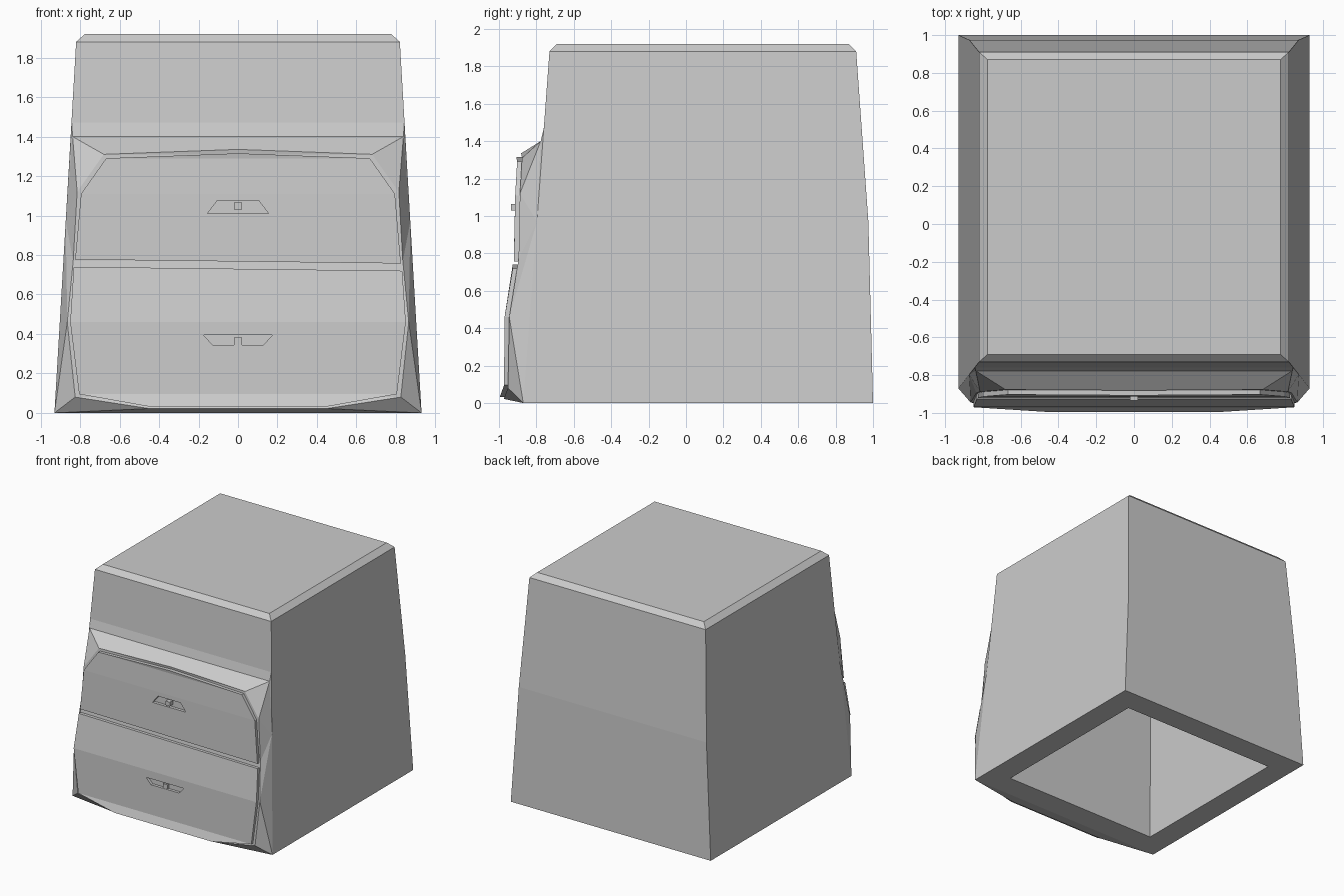
import bpy, bmesh

if "Cube" in bpy.data.objects:
    bpy.data.objects.remove(bpy.data.objects["Cube"])


def finish(name, bm):
    bmesh.ops.recalc_face_normals(bm, faces=bm.faces)
    me = bpy.data.meshes.new(name)
    bm.to_mesh(me)
    bm.free()
    ob = bpy.data.objects.new(name, me)
    bpy.context.collection.objects.link(ob)
    return ob


def loft(bm, rings):
    """Skin rings (half width, y front, y back, z) into stacked box walls."""
    loops = [[bm.verts.new(p) for p in ((-w, a, z), (w, a, z), (w, b, z), (-w, b, z))]
             for w, a, b, z in rings]
    for lo, hi in zip(loops, loops[1:]):
        for i in range(4):
            j = (i + 1) % 4
            bm.faces.new((lo[i], lo[j], hi[j], hi[i]))
    return loops


def prism(name, pts, y0, y1):
    """Extrude an x-z outline along y."""
    bm = bmesh.new()
    f = bm.faces.new([bm.verts.new((x, y0, z)) for x, z in pts])
    ext = bmesh.ops.extrude_face_region(bm, geom=[f])["geom"]
    bmesh.ops.translate(bm, vec=(0, y1 - y0, 0),
                        verts=[v for v in ext if isinstance(v, bmesh.types.BMVert)])
    return finish(name, bm)


# Front profile: frame depth as a function of height
PROFILE = [(0.0, -0.983), (0.09, -0.948), (0.46, -0.945), (0.77, -0.895),
           (1.12, -0.888), (1.34, -0.875)]


def depth(z):
    for (z0, y0), (z1, y1) in zip(PROFILE, PROFILE[1:]):
        if z <= z1:
            return y0 + (y1 - y0) * (z - z0) / (z1 - z0)
    return PROFILE[-1][1]


def front_skin(bm, rows, apex=None, off=0.0, tilt=None):
    """Quads between rows of (half width, z); tilt slants one row."""
    vs = []
    for i, (w, z) in enumerate(rows):
        t = 0.01 if i == tilt else 0
        vs.append([bm.verts.new((s * w, depth(z) + off, z - s * t)) for s in (-1, 1)])
    for a, b in zip(vs, vs[1:]):
        bm.faces.new((a[0], a[1], b[1], b[0]))
    top = None
    if apex:
        top = bm.verts.new((0, depth(apex) + off - 0.006, apex))
        bm.faces.new((vs[-1][0], vs[-1][1], top))
    return vs, top


# Tapered cabinet, hollow and open underneath
bm = bmesh.new()
outer = loft(bm, [(0.93, -0.87, 1.0, 0), (0.873, -0.797, 0.975, 0.97),
                  (0.82, -0.73, 0.91, 1.88), (0.775, -0.69, 0.87, 1.92)])
inner = loft(bm, [(0.73, -0.67, 0.80, 0), (0.673, -0.597, 0.775, 0.97),
                  (0.625, -0.54, 0.72, 1.72)])
bm.faces.new(outer[-1])
bm.faces.new(inner[-1])
for i in range(4):
    j = (i + 1) % 4
    bm.faces.new((outer[0][i], outer[0][j], inner[0][j], inner[0][i]))
finish("cabinet_body", bm)

# Bulging drawer frame blended back into the cabinet
bm = bmesh.new()
rows, top = front_skin(bm, [(0.45, 0.022), (0.825, 0.08), (0.865, 0.46),
                            (0.835, 0.77), (0.815, 1.12), (0.68, 1.31)], 1.335)
anchor = []
for s, k in ((-1, 0), (1, 1)):
    G, F, E, D, C, B = [r[k] for r in rows]
    base, mid, hood, band = [bm.verts.new((s * x, y, z)) for x, y, z in (
        (0.93, -0.87, 0), (0.873, -0.797, 0.97), (0.838, -0.777, 1.40), (0.843, -0.758, 1.48))]
    for f in ((base, F, G), (base, E, F), (base, mid, E), (mid, D, E), (mid, C, D),
              (mid, hood, C), (hood, B, C), (mid, band, hood)):
        bm.faces.new(f)
    anchor.append((base, mid, hood, band, B, G))
(b0, m0, h0, t0, B0, G0), (b1, m1, h1, t1, B1, G1) = anchor
for f in ((h0, h1, B1, top, B0), (t0, t1, h1, h0), (b0, b1, G1, G0),
          (b0, m0, m1, b1), (m0, t0, t1, m1)):
    bm.faces.new(f)
finish("drawer_frame", bm)


# Drawer fronts: raised plates with a trapezoid finger recess
def drawer(name, rows, apex, tilt, recess):
    bm = bmesh.new()
    front_skin(bm, rows, apex, -0.025, tilt)
    ext = bmesh.ops.extrude_face_region(bm, geom=bm.faces[:])["geom"]
    bmesh.ops.translate(bm, vec=(0, 0.03, 0),
                        verts=[v for v in ext if isinstance(v, bmesh.types.BMVert)])
    ob = finish(name, bm)
    w0, z0, w1, z1 = recess
    cut = prism(name + "_cutter", [(-w0, z0), (w0, z0), (w1, z1), (-w1, z1)], -1.2, -0.8)
    mod = ob.modifiers.new("recess", 'BOOLEAN')
    mod.operation, mod.solver, mod.object = 'DIFFERENCE', 'EXACT', cut
    bpy.context.view_layer.objects.active = ob
    bpy.ops.object.modifier_apply(modifier=mod.name)
    bpy.data.objects.remove(cut)


drawer("upper_drawer", [(0.825, 0.767), (0.795, 1.11), (0.668, 1.29)], 1.315, 0,
       (0.155, 1.01, 0.105, 1.075))
drawer("lower_drawer", [(0.45, 0.032), (0.805, 0.095), (0.85, 0.46), (0.832, 0.73)], None, 3,
       (0.13, 0.345, 0.175, 0.395))

# Small handle latches in the recesses
for name, z0, z1, y0, y1 in (("upper_latch", 1.03, 1.065, -0.935, -0.87),
                             ("lower_latch", 0.343, 0.383, -0.968, -0.93)):
    prism(name, [(-0.02, z0), (0.02, z0), (0.02, z1), (-0.02, z1)], y0, y1)
